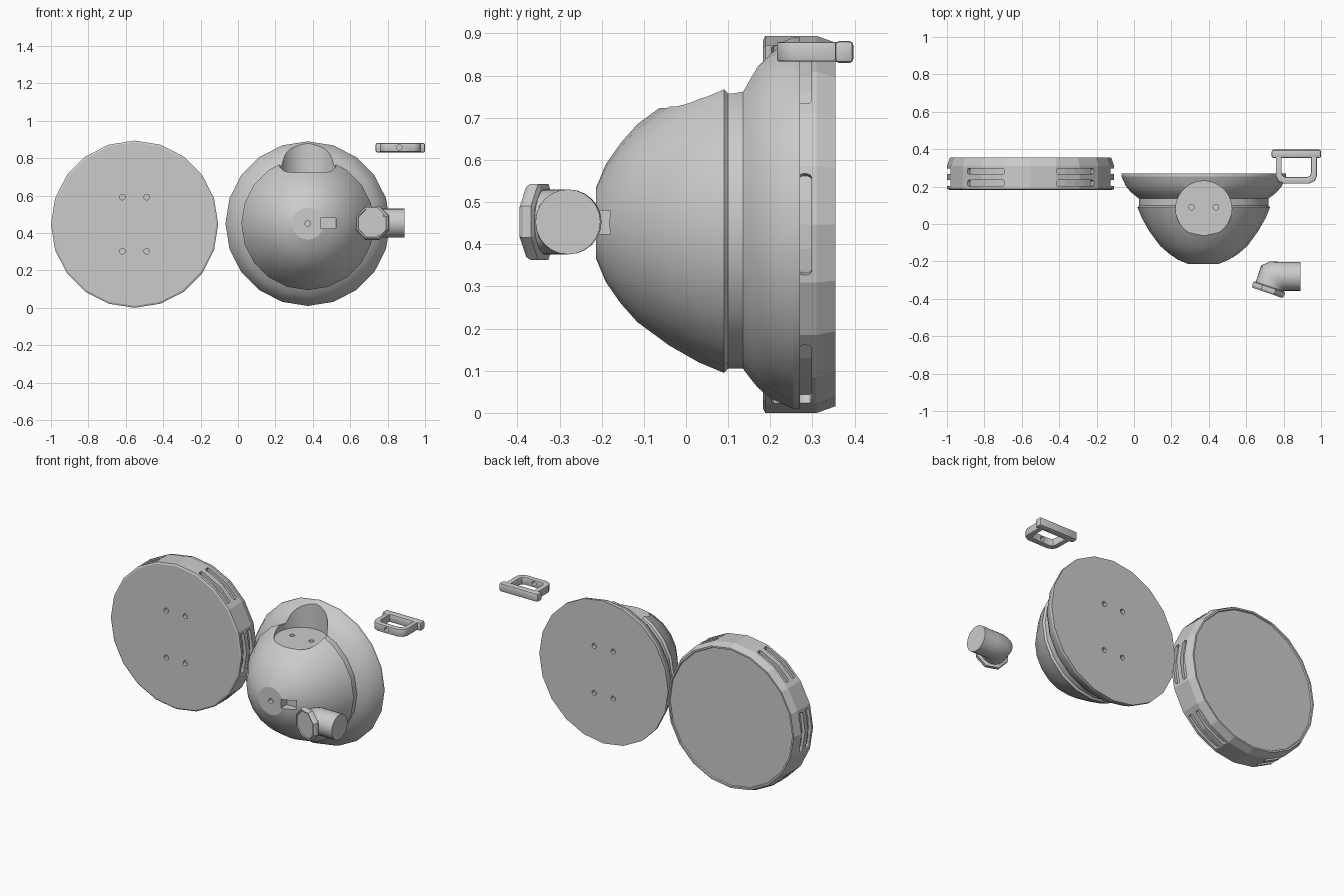
import bpy, bmesh, math
from math import sin, cos, pi, radians
from mathutils import Vector, Matrix

if "Cube" in bpy.data.objects:
    bpy.data.objects.remove(bpy.data.objects["Cube"])

GREY = (0.6, 0.6, 0.6, 1.0)
grey = bpy.data.materials.new("plain_grey")
grey.use_nodes = True
grey.diffuse_color = GREY
grey.node_tree.nodes["Principled BSDF"].inputs["Base Color"].default_value = GREY


def loft(bm, rings):
    """Skin a list of closed rings and cap both ends."""
    loops = [[bm.verts.new(p) for p in ring] for ring in rings]
    n = len(loops[0])
    for a, b in zip(loops, loops[1:]):
        for i in range(n):
            j = (i + 1) % n
            bm.faces.new((a[i], a[j], b[j], b[i]))
    bm.faces.new(loops[0][::-1])
    bm.faces.new(loops[-1])


def lathe(bm, centre, profile, sides, turn=0.0):
    """Revolve (offset, radius) pairs around a line along y."""
    rings = []
    for y, r in profile:
        angles = [turn + 2 * pi * i / sides for i in range(sides)]
        rings.append([(centre[0] + r * cos(a), y, centre[1] + r * sin(a)) for a in angles])
    loft(bm, rings)


def rod(bm, centre, radius, depth, axis="Y", sides=20):
    m = Matrix.Translation(centre)
    if axis == "Y":
        m = m @ Matrix.Rotation(pi / 2, 4, "X")
    bmesh.ops.create_cone(bm, cap_ends=True, segments=sides, radius1=radius,
                          radius2=radius, depth=depth, matrix=m)


def box(bm, centre, size):
    bmesh.ops.create_cube(bm, size=1, matrix=Matrix.Translation(centre) @ Matrix.Diagonal((*size, 1)))


def to_object(name, bm):
    bmesh.ops.recalc_face_normals(bm, faces=bm.faces)
    me = bpy.data.meshes.new(name)
    bm.to_mesh(me)
    bm.free()
    me.materials.append(grey)
    ob = bpy.data.objects.new(name, me)
    bpy.context.collection.objects.link(ob)
    return ob


def finish(ob, cutters=(), smooth=None, bevel=0):
    """Bevel, cut with each cutter, bake the result and set the shading."""
    if bevel:
        mod = ob.modifiers.new("soft_edges", "BEVEL")
        mod.width, mod.segments = bevel, 2
        mod.limit_method = "ANGLE"
        mod.angle_limit = radians(50)
    for c in cutters:
        c.hide_render = True
        mod = ob.modifiers.new("cut", "BOOLEAN")
        mod.operation, mod.solver, mod.object = "DIFFERENCE", "EXACT", c
    bpy.context.view_layer.update()
    deps = bpy.context.evaluated_depsgraph_get()
    me = bpy.data.meshes.new_from_object(ob.evaluated_get(deps))
    ob.modifiers.clear()
    ob.data = me
    me.materials.clear()
    me.materials.append(grey)
    for p in me.polygons:
        p.material_index = 0
    if smooth:
        me.shade_smooth()
        me.set_sharp_from_angle(angle=radians(smooth))
    else:
        me.shade_flat()
    for c in cutters:
        bpy.data.objects.remove(c)


def screw_holes(bm, centre, y):
    for sx in (-1, 1):
        for sz in (-1, 1):
            rod(bm, (centre[0] + sx * 0.065, y, centre[1] + sz * 0.145), 0.015, 0.04)


# Round base plate with paired slots around its rim
PLATE = (-0.553, 0.447)
bm = bmesh.new()
lathe(bm, PLATE, [(0.183, 0.437), (0.188, 0.447), (0.31, 0.447), (0.355, 0.431),
                  (0.355, 0.421), (0.347, 0.418)], 20)
plate = to_object("base_plate", bm)

bm = bmesh.new()
screw_holes(bm, PLATE, 0.183)
HALF, WIDE = radians(15.7), 0.016
for mid in (0, 56, 124, 180, 236, 304):
    for y in (0.219, 0.282):
        rings = []
        for f, w in ((-1, .3), (-.98, .75), (-.93, 1), (-.5, 1), (0, 1),
                     (.5, 1), (.93, 1), (.98, .75), (1, .3)):
            a = radians(mid) + f * HALF
            rings.append([(PLATE[0] + r * cos(a), y + s * w * WIDE, PLATE[1] + r * sin(a))
                          for r, s in ((0.425, -1), (0.47, -1), (0.47, 1), (0.425, 1))])
        loft(bm, rings)
finish(plate, [to_object("plate_cutter", bm)])

# Domed body with a flared flange and a groove
DOME = (0.373, 0.45)
bm = bmesh.new()
lathe(bm, DOME, [(-.213, .085), (-.19, .14), (-.155, .19), (-.115, .235), (-.04, .29),
                 (.03, .33), (.09, .355), (.1, .345), (.135, .345), (.15, .365),
                 (.17, .39), (.2, .415), (.235, .432), (.255, .44), (.27, .44)], 20)
dome = to_object("domed_body", bm)

# Round pocket in the top of the dome
bm = bmesh.new()
rod(bm, (DOME[0], 0.08, 0.923), 0.15, 0.4, "Z", 32)
pocket = to_object("pocket_cutter", bm)

# Screw holes, nose hole and rectangular window
bm = bmesh.new()
screw_holes(bm, DOME, 0.27)
for sx in (-1, 1):
    rod(bm, (DOME[0] + sx * 0.065, 0.09, 0.723), 0.015, 0.05, "Z")
rod(bm, (DOME[0], -0.213, DOME[1]), 0.015, 0.05)
box(bm, (0.483, -0.2, 0.452), (0.082, 0.09, 0.055))
finish(dome, [pocket, to_object("hole_cutter", bm)], smooth=20)

# Elbow spout: rings swung around the inner corner of the bend
PIVOT, HEIGHT, INNER, R = Vector((0.80, -0.36)), 0.453, 0.003, 0.077
END = radians(71)


def elbow_ring(t, outer, shift=0.0):
    out, along = Vector((-sin(t), cos(t))), Vector((-cos(t), -sin(t)))
    mid, half = (outer + INNER) / 2, (outer - INNER) / 2
    ring = []
    for i in range(24):
        a = 2 * pi * i / 24
        p = PIVOT + out * (mid + half * cos(a)) + along * shift
        ring.append((p.x, p.y, HEIGHT + R * sin(a)))
    return ring


bm = bmesh.new()
loft(bm, [elbow_ring(0, 0.157, -0.09), elbow_ring(0, 0.157), elbow_ring(radians(24), 0.175),
          elbow_ring(radians(41), 0.184), elbow_ring(END, 0.157), elbow_ring(END, 0.157, 0.01)])
finish(to_object("elbow_spout", bm), smooth=32)

# Octagonal collar on the mouth of the spout
out, along = Vector((-sin(END), cos(END))), Vector((-cos(END), -sin(END)))
bm = bmesh.new()
rings = []
for s, r in ((0, .08), (.005, .09), (.025, .09), (.036, .083), (.036, .076), (.03, .074)):
    ring = []
    for i in range(8):
        a = pi / 8 + i * pi / 4
        k = r / cos(pi / 8)
        p = PIVOT + out * (0.08 + k * cos(a)) + along * s
        ring.append((p.x, p.y, HEIGHT + k * sin(a)))
    rings.append(ring)
loft(bm, rings)
finish(to_object("spout_collar", bm))

# Strap loop: U-shaped band under a straight bar
LOOP_X, Z0, Z1 = 0.868, 0.833, 0.88
side = [((.11, .37), (.079, .37)), ((.11, .255), (.079, .275)),
        ((.098, .23), (.073, .258)), ((.07, .216), (.056, .25))]
path = [((-o[0], o[1]), (-i[0], i[1])) for o, i in side] + side[::-1]
bm = bmesh.new()
loft(bm, [[(LOOP_X + o[0], o[1], Z0), (LOOP_X + o[0], o[1], Z1),
           (LOOP_X + i[0], i[1], Z1), (LOOP_X + i[0], i[1], Z0)] for o, i in path])
band = to_object("loop_band", bm)
bm = bmesh.new()
rod(bm, (LOOP_X - 0.005, 0.23, 0.857), 0.014, 0.1)
finish(band, [to_object("loop_cutter", bm)], smooth=35, bevel=0.006)

bm = bmesh.new()
box(bm, (LOOP_X, 0.375, 0.856), (0.264, 0.044, 0.052))
finish(to_object("loop_bar", bm), smooth=35, bevel=0.01)
